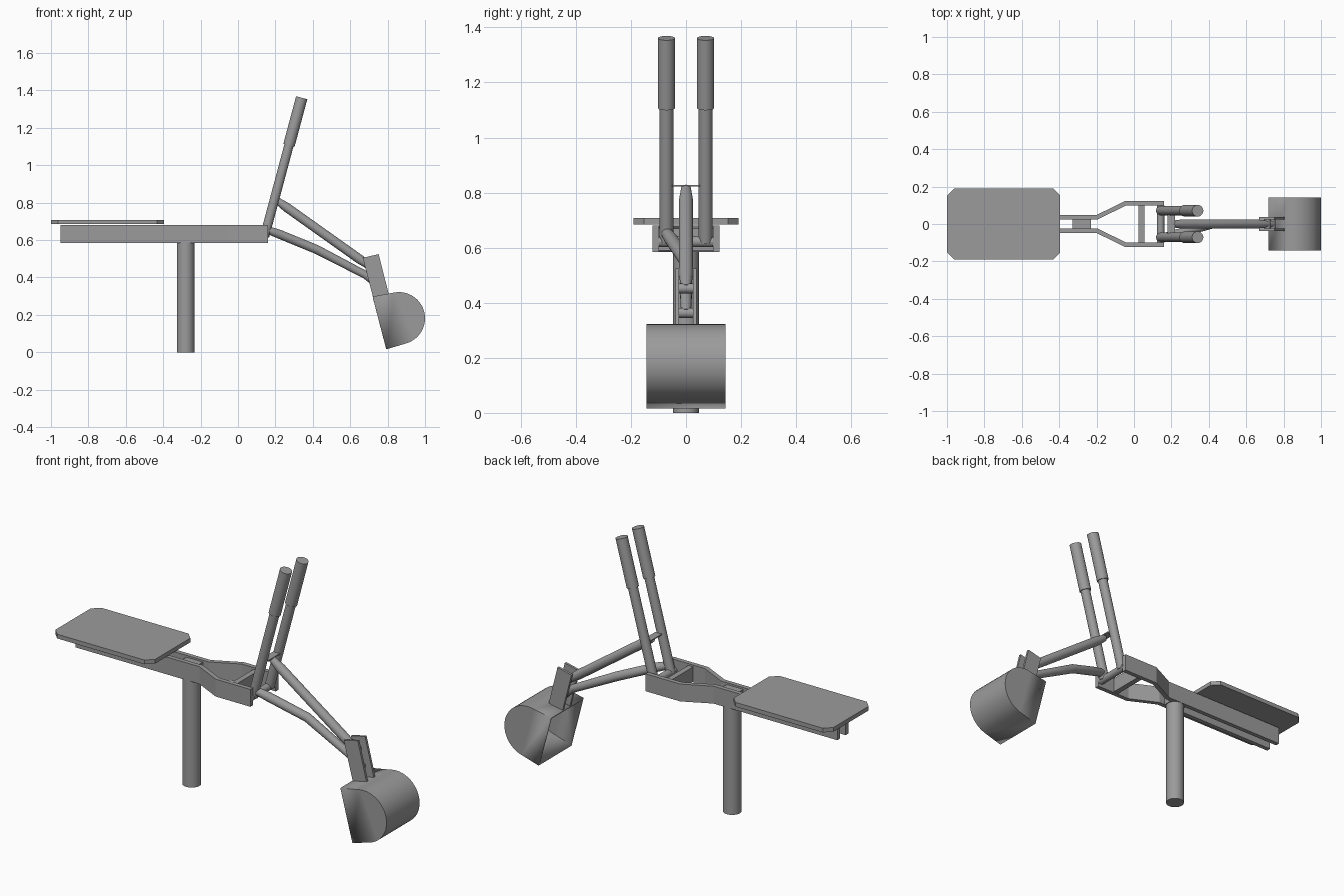
import bpy, bmesh, math
from mathutils import Vector

if "Cube" in bpy.data.objects:
    bpy.data.objects.remove(bpy.data.objects["Cube"])

grey = bpy.data.materials.new("plain grey")
grey.use_nodes = True
COLOUR = (0.33, 0.33, 0.33, 1)
grey.diffuse_color = COLOUR
grey.node_tree.nodes["Principled BSDF"].inputs["Base Color"].default_value = COLOUR


def finish(name, bm, smooth=False):
    bmesh.ops.recalc_face_normals(bm, faces=bm.faces)
    mesh = bpy.data.meshes.new(name)
    bm.to_mesh(mesh)
    bm.free()
    mesh.materials.append(grey)
    obj = bpy.data.objects.new(name, mesh)
    bpy.context.collection.objects.link(obj)
    if smooth:
        bpy.ops.object.select_all(action='DESELECT')
        obj.select_set(True)
        bpy.context.view_layer.objects.active = obj
        bpy.ops.object.shade_smooth_by_angle(angle=math.radians(35))
    return obj


def prism(name, profile, axis, low, high):
    """Extrude a closed profile along y (xz profile) or z (xy profile)."""
    def place(p, h):
        return (p[0], h, p[1]) if axis == 'y' else (p[0], p[1], h)
    bm = bmesh.new()
    a = [bm.verts.new(place(p, low)) for p in profile]
    b = [bm.verts.new(place(p, high)) for p in profile]
    bm.faces.new(a)
    bm.faces.new(b[::-1])
    for i in range(len(a)):
        j = (i + 1) % len(a)
        bm.faces.new((a[i], a[j], b[j], b[i]))
    return finish(name, bm)


def box(name, x0, x1, y0, y1, z0, z1):
    return prism(name, [(x0, y0), (x1, y0), (x1, y1), (x0, y1)], 'z', z0, z1)


def tube(name, path, radii, sides=32):
    """Sweep a circle along a path, with one radius per point."""
    pts = [Vector(p) for p in path]
    bm = bmesh.new()
    rings = []
    for i, p in enumerate(pts):
        d = (pts[min(i + 1, len(pts) - 1)] - pts[max(i - 1, 0)]).normalized()
        side = Vector((0, 1, 0)) if abs(d.y) < 0.9 else Vector((1, 0, 0))
        u = d.cross(side).normalized()
        v = d.cross(u)
        angles = [2 * math.pi * k / sides for k in range(sides)]
        rings.append([bm.verts.new(p + radii[i] * (math.cos(t) * u + math.sin(t) * v))
                      for t in angles])
    for a, b in zip(rings, rings[1:]):
        for k in range(sides):
            n = (k + 1) % sides
            bm.faces.new((a[k], a[n], b[n], b[k]))
    bm.faces.new(rings[0])
    bm.faces.new(rings[-1][::-1])
    return finish(name, bm, True)


# Seat board with cut corners
C, W = 0.038, 0.19
prism("seat", [(-1, -W + C), (-1 + C, -W), (-0.395 - C, -W), (-0.395, -W + C),
               (-0.395, W - C), (-0.395 - C, W), (-1 + C, W), (-1, W - C)],
      'z', 0.685, 0.708)

# Side rails that flare around the levers
rail = [(-0.95, 0.048), (-0.2, 0.048), (-0.05, 0.122), (0.16, 0.122),
        (0.16, 0.098), (-0.045, 0.098), (-0.195, 0.024), (-0.95, 0.024)]
for label, s in (("left", 1), ("right", -1)):
    prism("rail_" + label, [(x, s * y) for x, y in rail], 'z', 0.585, 0.68)

# Post, spacer and cross members
tube("post", [(-0.28, 0, 0), (-0.28, 0, 0.59)], [0.047] * 2)
box("post_spacer", -0.33, -0.23, -0.025, 0.025, 0.585, 0.67)
box("cross_bar", 0.025, 0.055, -0.1, 0.1, 0.59, 0.67)
tube("lever_pivot", [(0.142, -0.1, 0.622), (0.142, 0.1, 0.622)], [0.02] * 2)


# Levers with thicker grips
def lever_point(z, y):
    return (0.142 + (z - 0.62) * 0.268, y, z)


for label, y in (("left", 0.071), ("right", -0.071)):
    tube("lever_" + label, [lever_point(0.62, y), lever_point(1.12, y)], [0.025] * 2)
    tube("grip_" + label, [lever_point(1.107, y), lever_point(1.361, y)], [0.031] * 2)

# Linkage rods
box("rod_plate", 0.18, 0.22, -0.05, 0.05, 0.822, 0.828)
tube("upper_rod", [(0.205, 0, 0.814), (0.26, 0, 0.775), (0.65, 0, 0.498), (0.715, 0, 0.452)],
     [0.018, 0.025, 0.025, 0.018])
tube("lower_rod", [(0.155, -0.071, 0.655), (0.22, -0.055, 0.632), (0.42, 0, 0.55),
                   (0.68, 0, 0.415), (0.74, 0, 0.364)],
     [0.02, 0.024, 0.024, 0.021, 0.018])

# Bucket bracket and its pins
bracket = [(0.667, 0.505), (0.752, 0.525), (0.805, 0.315), (0.722, 0.295)]
for label, s in (("left", 1), ("right", -1)):
    prism("bracket_" + label, bracket, 'y', *sorted((s * 0.025, s * 0.038)))
for label, x, z in (("upper", 0.712, 0.452), ("lower", 0.738, 0.363)):
    tube("pin_" + label, [(x, -0.036, z), (x, 0.036, z)], [0.018] * 2, 20)

# Hollow bucket, open toward the seat
outline = [(0.72, 0.298)]
for k in range(25):
    t = math.radians(105 - 180 * k / 24)
    outline.append((0.86 + 0.14 * math.cos(t), 0.182 + 0.14 * math.sin(t)))
outline.append((0.793, 0.016))
bm = bmesh.new()
near = [bm.verts.new((x, -0.143, z)) for x, z in outline]
far = [bm.verts.new((x, 0.143, z)) for x, z in outline]
bm.faces.new(near)
bm.faces.new(far[::-1])
for i in range(len(near) - 1):
    bm.faces.new((near[i], near[i + 1], far[i + 1], far[i]))
bucket = finish("bucket", bm, True)
shell = bucket.modifiers.new("wall", 'SOLIDIFY')
shell.thickness = 0.01
shell.offset = -1
shell.use_even_offset = True
